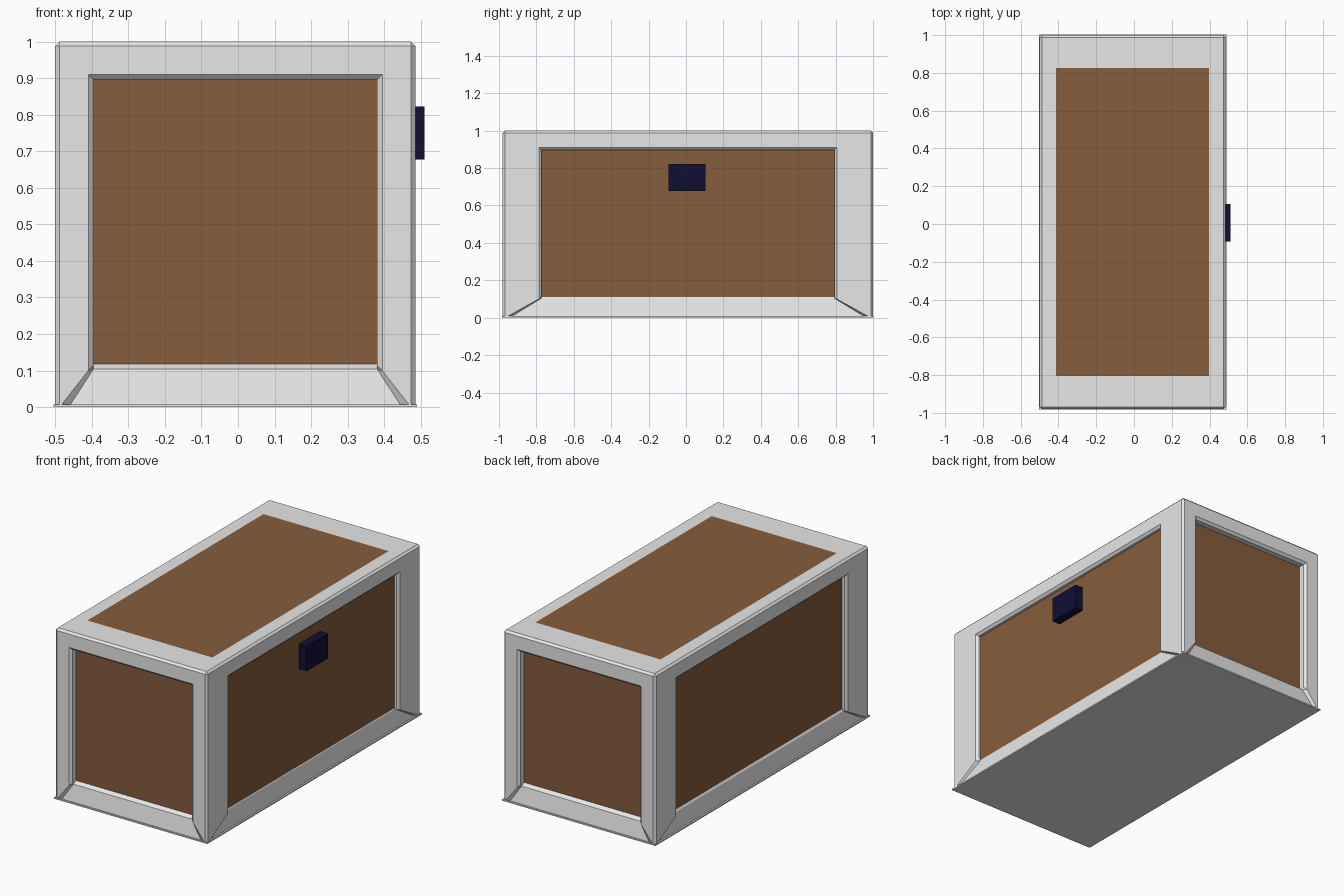
import bpy, bmesh
from mathutils import Vector

if "Cube" in bpy.data.objects:
    bpy.data.objects.remove(bpy.data.objects["Cube"])


def material(name, rgb):
    m = bpy.data.materials.new(name)
    m.diffuse_color = (*rgb, 1)
    m.use_nodes = True
    m.node_tree.nodes["Principled BSDF"].inputs["Base Color"].default_value = m.diffuse_color
    return m


GREY = material("light grey metal", (0.8, 0.8, 0.8))
BROWN = material("brown wood", (0.24, 0.11, 0.046))
NAVY = material("dark navy", (0.005, 0.005, 0.036))

CX, CY = -0.0075, 0.01      # middle of the crate body
HX, HY = 0.4925, 0.99       # half width and half length
C = 0.012                   # edge chamfer


def add_object(name, bm, mat):
    me = bpy.data.meshes.new(name)
    bm.to_mesh(me)
    bm.free()
    me.materials.append(mat)
    ob = bpy.data.objects.new(name, me)
    bpy.context.collection.objects.link(ob)
    return ob


def box(name, lo, hi, mat):
    bm = bmesh.new()
    bmesh.ops.create_cube(bm, size=1)
    for v in bm.verts:
        v.co = [lo[i] + (v.co[i] + 0.5) * (hi[i] - lo[i]) for i in range(3)]
    return add_object(name, bm, mat)


def frame_side(bm, n, depth, win):
    """One framed wall: posts, top rail, sloped bottom rail and window jambs."""
    n = Vector(n)
    u = Vector((-n.y, n.x, 0))
    D, W = (HX, HY) if n.x else (HY, HX)

    def face(*pts):
        bm.faces.new([bm.verts.new(Vector((CX, CY, 0)) + n * (D - d) + u * a + Vector((0, 0, z)))
                      for a, z, d in pts])

    def ring(w, z0, z1, d, d0=None):
        d0 = d if d0 is None else d0
        return [(-w, z0, d0), (w, z0, d0), (w, z1, d), (-w, z1, d)]

    w = W - C
    outer = ring(w, 0, 1 - C, 0)
    lip = ring(win, 0.1, 0.91, 0)
    bevel = ring(win - 0.014, 0.114, 0.896, 0.013)
    jamb = ring(win - 0.014, 0.12, 0.896, depth + 0.004)

    # posts, top rail and recess
    for a, b in ((outer, lip), (lip, bevel), (bevel, jamb)):
        for i in (1, 2, 3):
            j = (i + 1) % 4
            face(a[i], a[j], b[j], b[i])

    # sloped bottom rail, its mitred ends and the ledge
    b0, b1 = (-w + 0.025, 0, 0.004), (w - 0.025, 0, 0.004)
    b2, b3 = (win - 0.014, 0.104, 0.023), (-win + 0.014, 0.104, 0.023)
    face(b0, b1, b2, b3)
    face(outer[0], b0, b3, lip[0])
    face(b1, outer[1], lip[1], b2)
    face(b3, b2, jamb[1], jamb[0])
    face(lip[0], b3, jamb[0], bevel[0])
    face(b2, lip[1], bevel[1], jamb[1])

    # chamfers: top edge, upright edge and corner
    t0, t1 = (-w, 1, C), (w, 1, C)
    face(outer[3], outer[2], t1, t0)
    face(outer[1], (W, 0, C), (W, 1 - C, C), outer[2])
    face(outer[2], (W, 1 - C, C), t1)

    # top border strip
    inner = 0.405 if not n.x else 0.815
    back = D - (0.815 if not n.x else 0.405)
    face(t0, t1, (inner, 1, back), (-inner, 1, back))


# metal frame
bm = bmesh.new()
for n, depth, win in (((0, -1, 0), 0.045, 0.402), ((0, 1, 0), 0.045, 0.402),
                      ((1, 0, 0), 0.026, 0.797), ((-1, 0, 0), 0.03, 0.797)):
    frame_side(bm, n, depth, win)
bmesh.ops.remove_doubles(bm, verts=bm.verts, dist=0.0005)
add_object("metal_frame", bm, GREY)

# base plate
box("base_plate", (CX - HX - 0.004, CY - HY - 0.003, 0),
    (CX + HX + 0.004, CY + HY + 0.003, 0.008), GREY)

# wooden body and top panel
box("wooden_body", (CX - HX + 0.03, CY - HY + 0.045, 0.03),
    (CX + HX - 0.026, CY + HY - 0.045, 0.95), BROWN)
box("top_panel", (CX - 0.405, CY - 0.815, 0.94), (CX + 0.405, CY + 0.815, 1.0), BROWN)

# latch
box("latch", (0.45, -0.093, 0.677), (0.51, 0.105, 0.823), NAVY)
